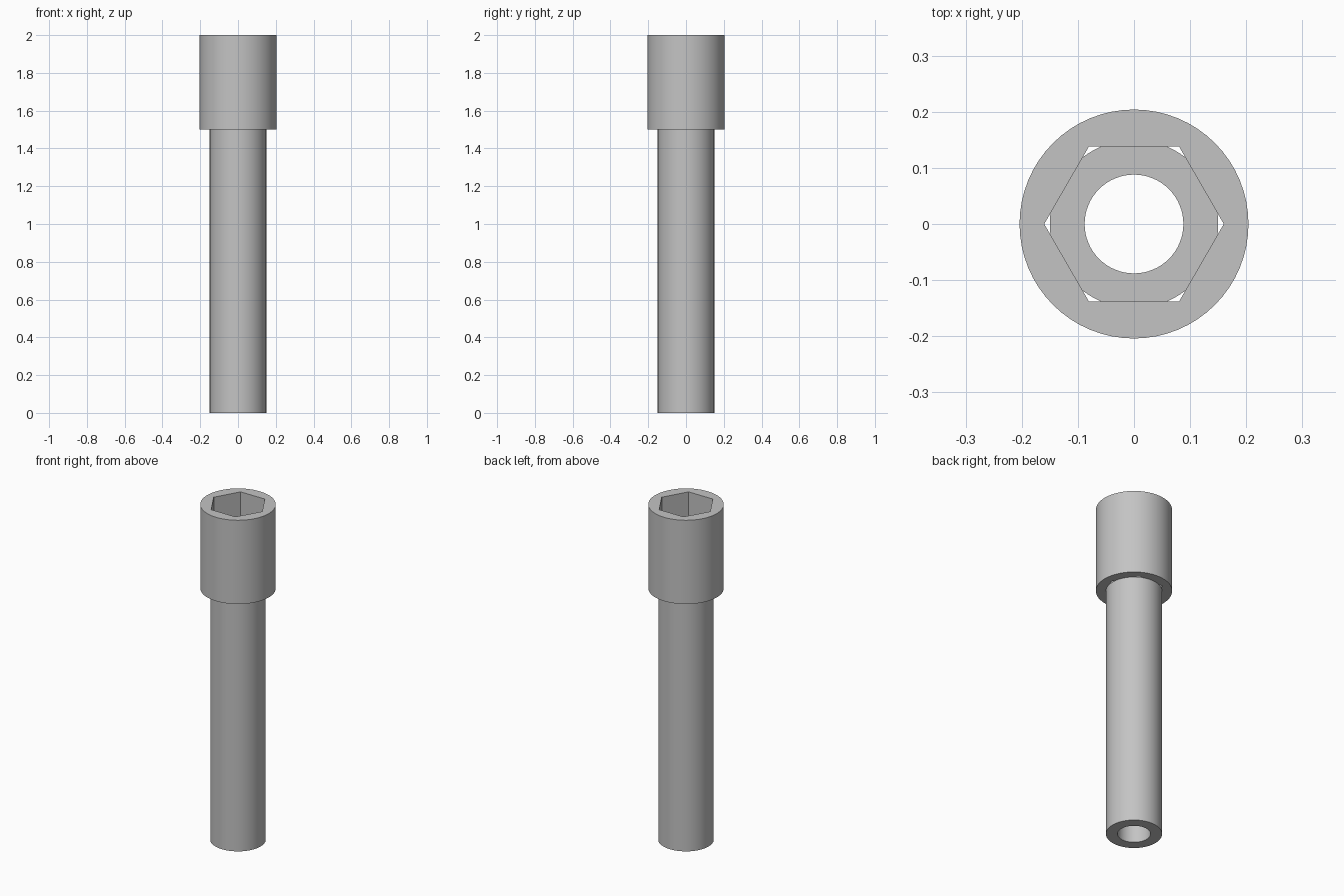
import bpy
import bmesh
from math import cos, sin, pi, radians

cube = bpy.data.objects.get("Cube")
if cube:
    bpy.data.objects.remove(cube, do_unlink=True)

steel = bpy.data.materials.new("grey steel")
steel.use_nodes = True
colour = (0.55, 0.55, 0.55, 1)
steel.diffuse_color = colour
steel.node_tree.nodes["Principled BSDF"].inputs["Base Color"].default_value = colour

SIDES = 64


def sleeve(name, outer, inner, inner_sides, bottom, top):
    """Upright hollow body: round outside, polygonal hole right through."""
    bm = bmesh.new()
    rims = {bottom: [], top: []}
    for radius, sides in ((outer, SIDES), (inner, inner_sides)):
        rings = []
        for z in (bottom, top):
            ring = [bm.verts.new((radius * cos(2 * pi * i / sides),
                                  radius * sin(2 * pi * i / sides), z))
                    for i in range(sides)]
            rims[z] += [bm.edges.new((ring[i - 1], ring[i])) for i in range(sides)]
            rings.append(ring)
        low, high = rings
        for i in range(sides):
            bm.faces.new((low[i - 1], low[i], high[i], high[i - 1]))
    # Flat ring at each end, between the outer rim and the hole
    for rim in rims.values():
        bmesh.ops.triangle_fill(bm, edges=rim, use_beauty=True)
    bmesh.ops.recalc_face_normals(bm, faces=bm.faces)
    # Merge the flat triangles' shading: only the walls are curved
    mesh = bpy.data.meshes.new(name)
    bm.to_mesh(mesh)
    bm.free()
    mesh.materials.append(steel)
    obj = bpy.data.objects.new(name, mesh)
    bpy.context.collection.objects.link(obj)
    bpy.ops.object.select_all(action="DESELECT")
    obj.select_set(True)
    bpy.context.view_layer.objects.active = obj
    bpy.ops.object.shade_smooth_by_angle(angle=radians(30))
    return obj


# Hollow round shaft
sleeve("shaft", 0.15, 0.088, SIDES, 0, 1.5)
# Wider head with a hexagonal socket
sleeve("socket_head", 0.204, 0.16, 6, 1.5, 2)
